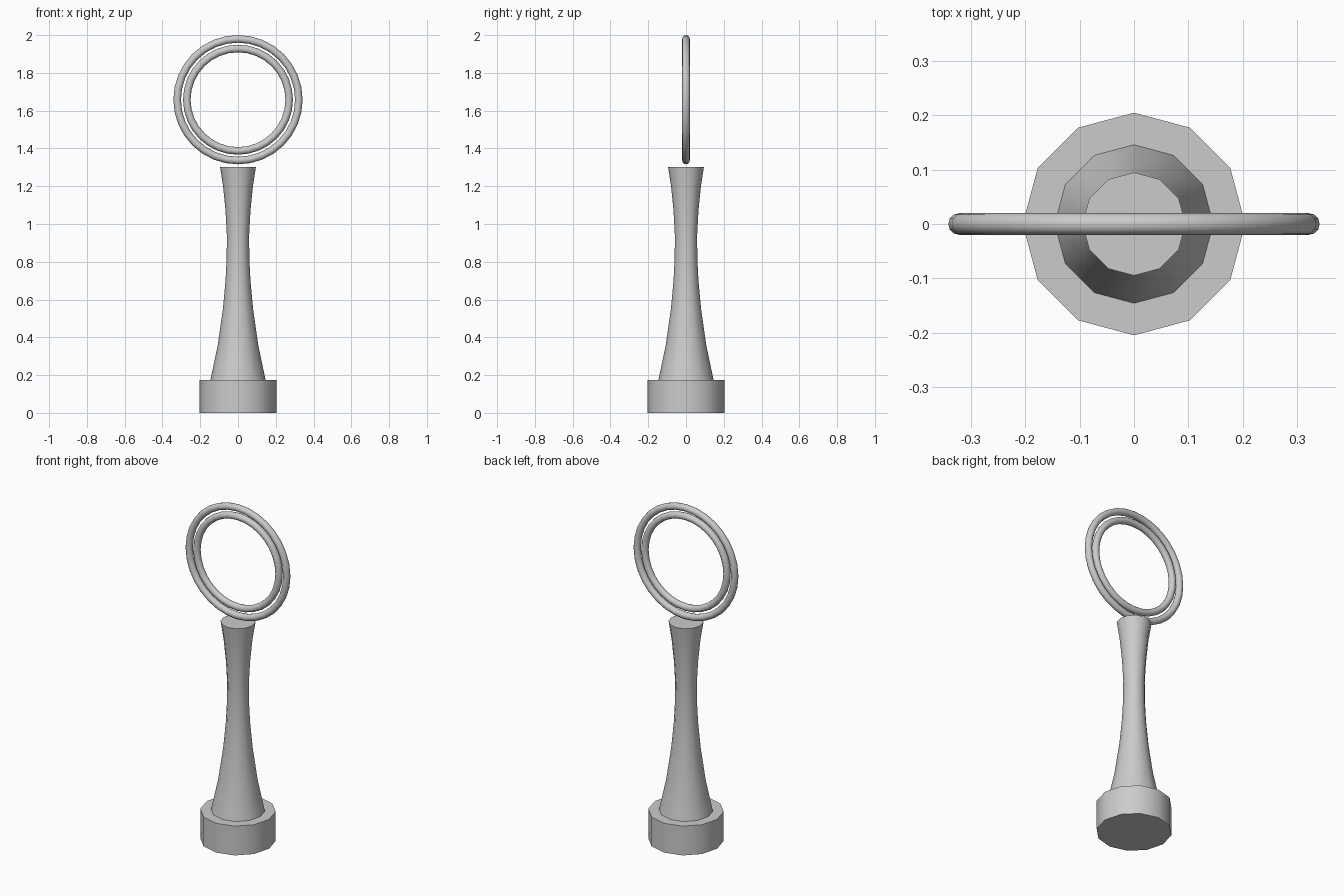
import bpy
import bmesh
import math

cube = bpy.data.objects.get("Cube")
if cube:
    bpy.data.objects.remove(cube, do_unlink=True)

SIDES = 12

grey = bpy.data.materials.new("plain_grey")
grey.use_nodes = True
colour = (0.6, 0.6, 0.6, 1)
grey.diffuse_color = colour
grey.node_tree.nodes["Principled BSDF"].inputs["Base Color"].default_value = colour


def finish(obj, name):
    obj.name = name
    obj.data.materials.clear()
    obj.data.materials.append(grey)
    bpy.ops.object.select_all(action="DESELECT")
    obj.select_set(True)
    bpy.context.view_layer.objects.active = obj
    bpy.ops.object.shade_smooth_by_angle(angle=math.radians(40))


def lathe(name, profile):
    """Turn (radius, height) points around z and cap both ends."""
    bm = bmesh.new()
    rings = []
    for r, z in profile:
        angles = [2 * math.pi * i / SIDES for i in range(SIDES)]
        rings.append([bm.verts.new((r * math.cos(a), r * math.sin(a), z)) for a in angles])
    for low, high in zip(rings, rings[1:]):
        for i in range(SIDES):
            j = (i + 1) % SIDES
            bm.faces.new((low[i], low[j], high[j], high[i]))
    bm.faces.new(rings[0][::-1])
    bm.faces.new(rings[-1])
    mesh = bpy.data.meshes.new(name)
    bm.to_mesh(mesh)
    bm.free()
    obj = bpy.data.objects.new(name, mesh)
    bpy.context.collection.objects.link(obj)
    finish(obj, name)


def hoop(name, radius):
    bpy.ops.mesh.primitive_torus_add(
        major_radius=radius, minor_radius=0.02, major_segments=32, minor_segments=SIDES,
        location=(0, 0, 1.658), rotation=(math.pi / 2, 0, 0))
    finish(bpy.context.object, name)


# Plinth
lathe("base", [(0.205, 0), (0.205, 0.175)])

# Waisted stem, flared at both ends
lathe("stem", [(0.146, 0.175), (0.107, 0.36), (0.08, 0.55), (0.066, 0.7), (0.06, 0.82),
               (0.059, 0.94), (0.066, 1.07), (0.079, 1.2), (0.095, 1.302)])

# Two concentric upright rings
hoop("outer_ring", 0.322)
hoop("inner_ring", 0.271)
